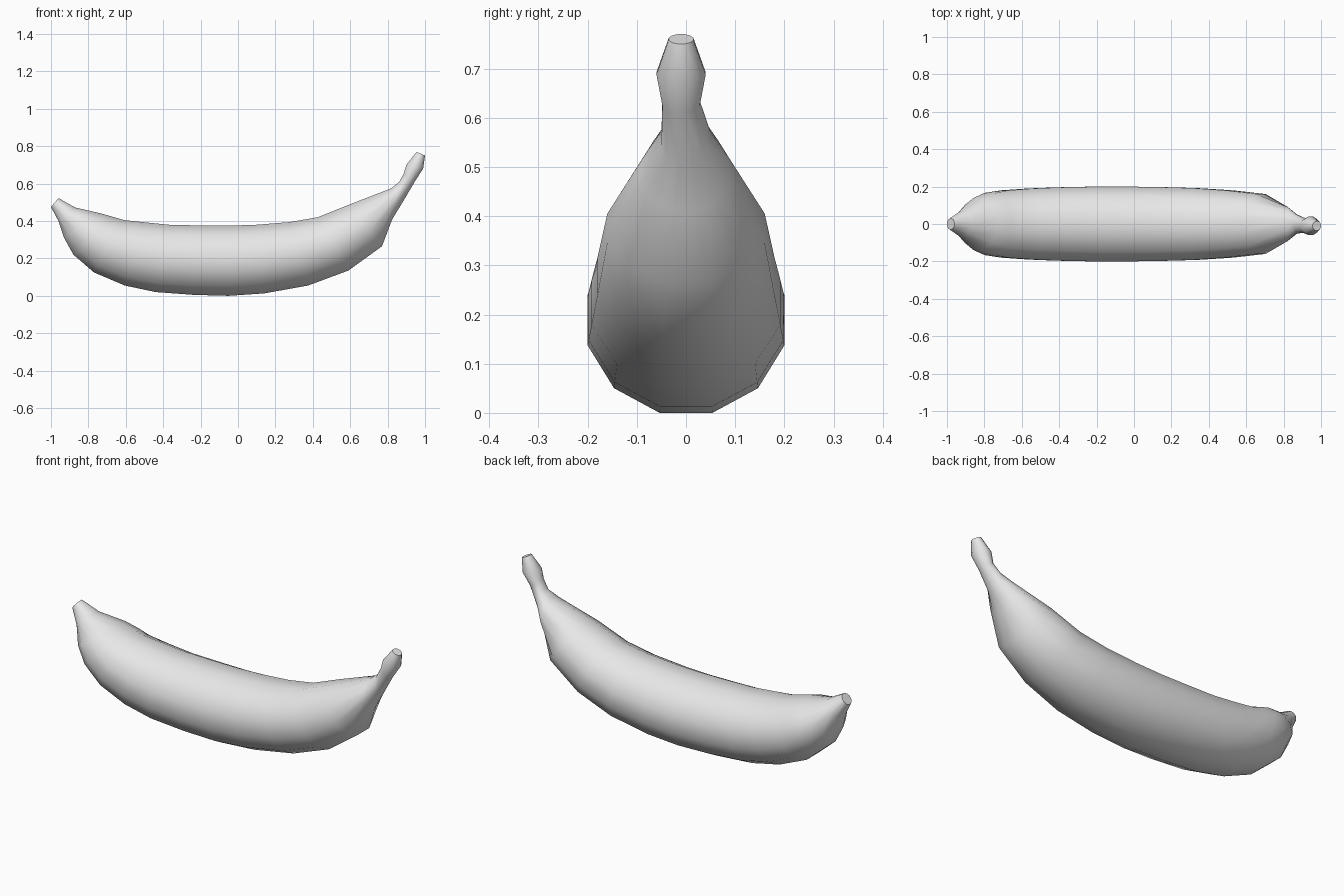
import bpy, bmesh, math
from mathutils import Vector

old = bpy.data.objects.get("Cube")
if old:
    bpy.data.objects.remove(old, do_unlink=True)

SIDES = 12

# Rings from blunt tip to stem: lower x, lower z, upper x, upper z, half width, sideways shift
rings = [
    (-1.0, .475, -.96, .522, .03, 0),
    (-.96, .40, -.87, .472, .07, 0),
    (-.93, .31, -.73, .44, .14, 0),
    (-.88, .22, -.66, .42, .166, 0),
    (-.77, .125, -.61, .405, .18, 0),
    (-.605, .055, -.5, .393, .19, 0),
    (-.44, .02, -.37, .38, .196, 0),
    (-.235, .005, -.2, .376, .2, 0),
    (-.05, 0, -.05, .375, .2, 0),
    (.14, .013, .1, .38, .198, 0),
    (.375, .055, .275, .394, .192, 0),
    (.59, .135, .425, .42, .18, 0),
    (.77, .265, .59, .486, .16, 0),
    (.825, .41, .82, .575, .09, 0),
    (.88, .50, .862, .61, .05, 0),
    (.945, .61, .885, .65, .038, -.01),
    (.99, .68, .90, .70, .05, -.01),
    (1.0, .75, .955, .77, .025, -.01),
]

# Peel colour
peel = bpy.data.materials.new("light_grey")
peel.use_nodes = True
grey = (.8, .8, .8, 1)
peel.diffuse_color = grey
peel.node_tree.nodes["Principled BSDF"].inputs["Base Color"].default_value = grey

# Curved fruit body with stem, lofted through the rings
bm = bmesh.new()
flat = math.cos(math.pi / SIDES)
loops = []
for x0, z0, x1, z1, half, shift in rings:
    low, high = Vector((x0, shift, z0)), Vector((x1, shift, z1))
    centre, up = (low + high) / 2, (high - low) / 2
    loop = []
    for i in range(SIDES):
        a = 2 * math.pi * (i + .5) / SIDES
        side = Vector((0, half * math.sin(a) / flat, 0))
        loop.append(bm.verts.new(centre + up * (math.cos(a) / flat) + side))
    loops.append(loop)
for a, b in zip(loops, loops[1:]):
    for i in range(SIDES):
        j = (i + 1) % SIDES
        bm.faces.new((a[i], a[j], b[j], b[i]))
bm.faces.new(loops[0])
bm.faces.new(loops[-1])
bmesh.ops.recalc_face_normals(bm, faces=bm.faces)

mesh = bpy.data.meshes.new("banana")
bm.to_mesh(mesh)
bm.free()
mesh.materials.append(peel)
banana = bpy.data.objects.new("banana", mesh)
bpy.context.collection.objects.link(banana)
bpy.ops.object.select_all(action='DESELECT')
banana.select_set(True)
bpy.context.view_layer.objects.active = banana
bpy.ops.object.shade_smooth_by_angle(angle=math.radians(65))
